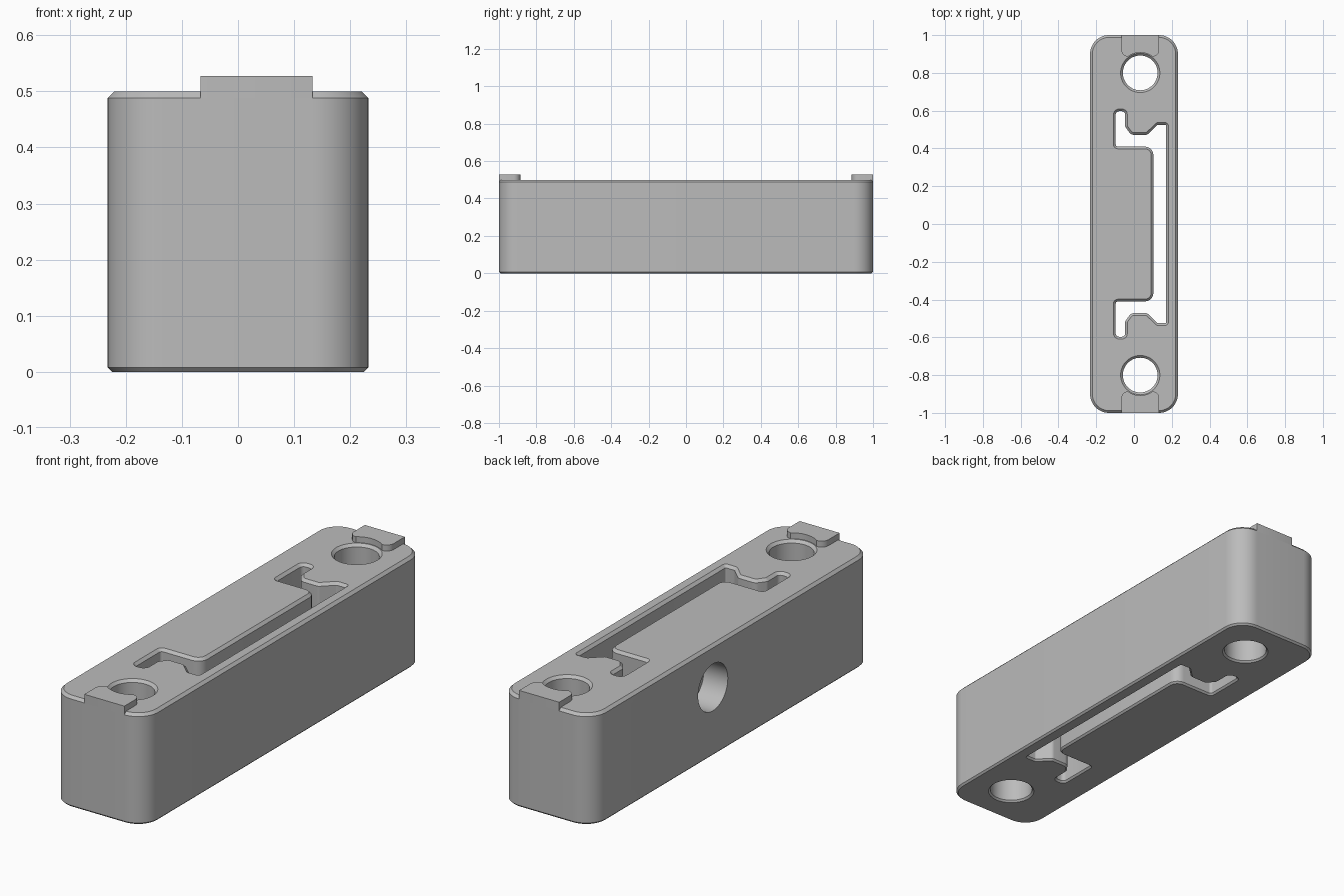
import bpy, bmesh, math
from mathutils import Vector, Matrix

cube = bpy.data.objects.get("Cube")
if cube:
    bpy.data.objects.remove(cube, do_unlink=True)

grey = bpy.data.materials.new("plain grey")
grey.use_nodes = True
grey.diffuse_color = (0.5, 0.5, 0.5, 1)
grey.node_tree.nodes["Principled BSDF"].inputs["Base Color"].default_value = (0.5, 0.5, 0.5, 1)


def outline(corners, d, seg):
    """Counter-clockwise (x, y, radius) corners, grown outward by d and rounded."""
    pts, n = [], len(corners)
    for i, (x, y, r) in enumerate(corners):
        p = Vector((x, y))
        e1 = (p - Vector(corners[i - 1][:2])).normalized()
        e2 = (Vector(corners[(i + 1) % n][:2]) - p).normalized()
        n1, n2 = Vector((e1.y, -e1.x)), Vector((e2.y, -e2.x))
        p += (n1 + n2) * d / (1 + n1.dot(n2))
        turn = math.atan2(e1.x * e2.y - e1.y * e2.x, e1.dot(e2))
        side = math.copysign(1, turn)
        r = max(r + d * side, 0.001)
        start = p - e1 * r * math.tan(abs(turn) / 2)
        centre = start - n1 * r * side
        for k in range(seg + 1):
            pts.append(centre + Matrix.Rotation(turn * k / seg, 2) @ (start - centre))
    return pts


def loft(name, corners, levels, seg=8):
    """Stack of outlines, one per (z, growth) level, closed at both ends."""
    bm = bmesh.new()
    rings = [[bm.verts.new((p.x, p.y, z)) for p in outline(corners, d, seg)]
             for z, d in levels]
    for a, b in zip(rings, rings[1:]):
        for i in range(len(a)):
            bm.faces.new((a[i - 1], a[i], b[i], b[i - 1]))
    bm.faces.new(rings[0][::-1])
    bm.faces.new(rings[-1])
    bmesh.ops.remove_doubles(bm, verts=bm.verts, dist=1e-5)
    bmesh.ops.recalc_face_normals(bm, faces=bm.faces)
    mesh = bpy.data.meshes.new(name)
    bm.to_mesh(mesh)
    bm.free()
    mesh.materials.append(grey)
    obj = bpy.data.objects.new(name, mesh)
    bpy.context.collection.objects.link(obj)
    return obj


def activate(obj):
    bpy.ops.object.select_all(action='DESELECT')
    obj.select_set(True)
    bpy.context.view_layer.objects.active = obj


def cut(obj, cutter):
    activate(obj)
    mod = obj.modifiers.new("cut", 'BOOLEAN')
    mod.operation, mod.solver, mod.object = 'DIFFERENCE', 'EXACT', cutter
    bpy.ops.object.modifier_apply(modifier=mod.name)
    bpy.data.objects.remove(cutter, do_unlink=True)


def box(x0, x1, y0, y1, r_low, r_high):
    return [(x0, y0, r_low), (x1, y0, r_low), (x1, y1, r_high), (x0, y1, r_high)]


def disc(x, y, r):
    return box(x - r, x + r, y - r, y + r, r, r)


HX, TOP, LOW_C, TOP_C = 0.2325, 0.5, 0.008, 0.012
HOLE_X, HOLE_Y = 0.033, 0.8
through = [(-0.05, LOW_C), (0, LOW_C), (LOW_C, 0),
           (TOP - TOP_C, 0), (TOP, TOP_C), (TOP + 0.05, TOP_C)]

# Chamfered block
body = loft("body", box(-HX, HX, -1, 1, 0.1, 0.1),
            [(0, -LOW_C), (LOW_C, 0), (TOP - TOP_C, 0), (TOP, -TOP_C)], 12)

# Through slot around the central tongue
half = [(0.17, 0.525, 0.005), (0.125, 0.525, 0.01), (0.07, 0.472, 0.02),
        (-0.015, 0.472, 0.03), (-0.047, 0.515, 0.02), (-0.047, 0.597, 0.018),
        (-0.097, 0.597, 0.018), (-0.097, 0.41, 0.012), (0.103, 0.41, 0.045)]
cut(body, loft("slot_cutter", half + [(x, -y, r) for x, y, r in half[::-1]], through, 5))

# Vertical bolt holes
for s in (-1, 1):
    cut(body, loft("bolt_cutter", disc(HOLE_X, s * HOLE_Y, 0.092), through, 12))

# Blind round pocket in the right side
pocket = loft("pocket_cutter", disc(0, 0, 0.106), [(-0.1, 0), (0.12, 0)], 12)
pocket.data.transform(Matrix.Translation((-HX, 0.14, 0.31)) @ Matrix.Rotation(math.pi / 2, 4, 'Y'))
cut(body, pocket)

# Raised locating tabs, hollowed around the bolt holes
parts = [body]
for name, s in (("front_tab", -1), ("rear_tab", 1)):
    y0, y1 = sorted((s, s * 0.886))
    radii = (0.001, 0.035) if s < 0 else (0.035, 0.001)
    tab = loft(name, box(-0.067, 0.133, y0, y1, *radii),
               [(TOP - TOP_C, 0), (TOP + 0.027, 0)], 6)
    cut(tab, loft("tab_cutter", disc(HOLE_X, s * HOLE_Y, 0.108), [(0.4, 0), (0.6, 0)], 12))
    parts.append(tab)

for part in parts:
    activate(part)
    bpy.ops.object.shade_smooth_by_angle(angle=math.radians(30))
